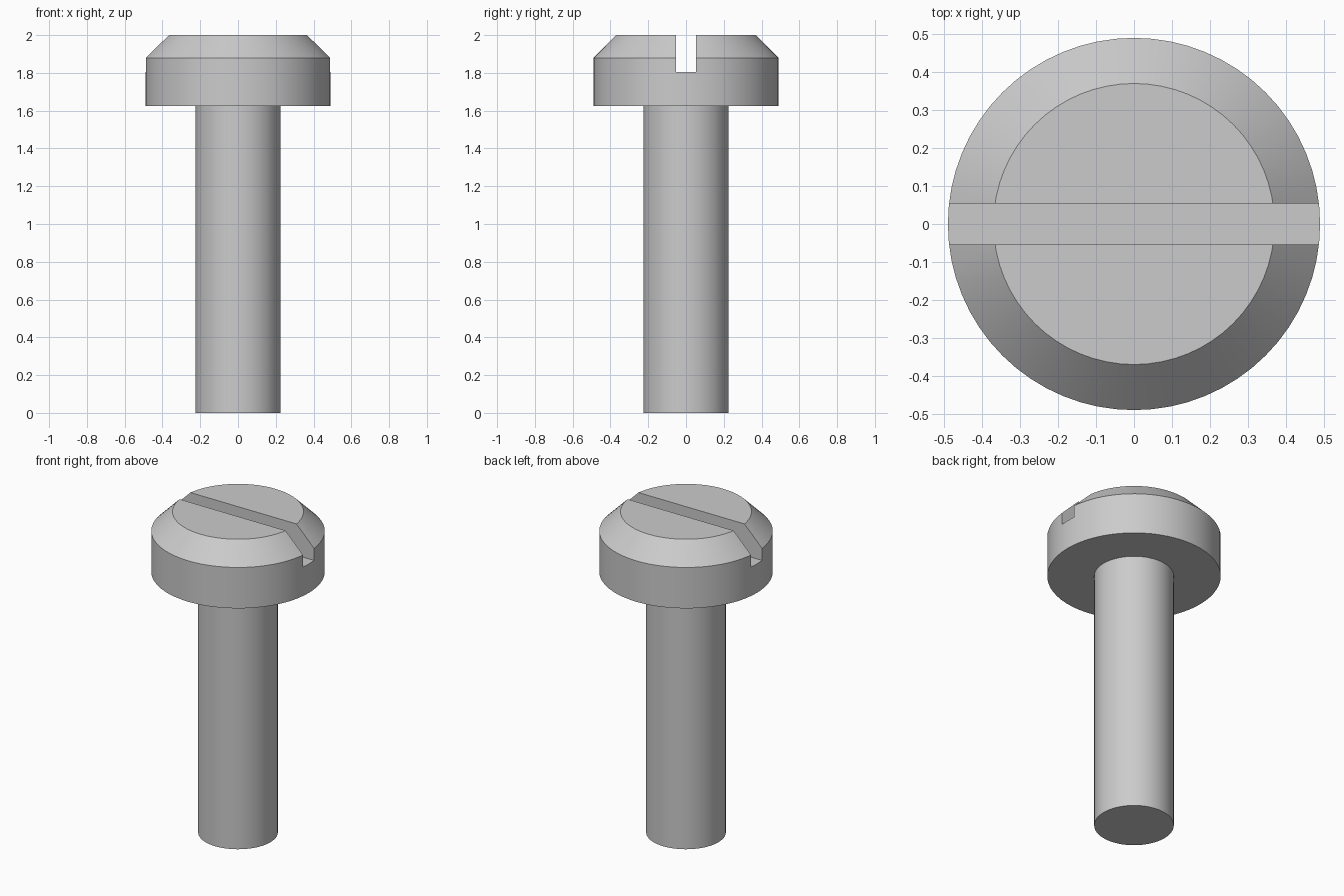
import bpy
import bmesh
import math
from mathutils import Matrix

cube = bpy.data.objects.get("Cube")
if cube:
    bpy.data.objects.remove(cube, do_unlink=True)

SEGMENTS = 64

# Plain grey metal
metal = bpy.data.materials.new("grey metal")
metal.use_nodes = True
GREY = (0.6, 0.6, 0.6, 1)
metal.diffuse_color = GREY
metal.node_tree.nodes["Principled BSDF"].inputs["Base Color"].default_value = GREY


def add_object(name, bm):
    mesh = bpy.data.meshes.new(name)
    bmesh.ops.recalc_face_normals(bm, faces=bm.faces)
    bm.to_mesh(mesh)
    bm.free()
    mesh.materials.append(metal)
    obj = bpy.data.objects.new(name, mesh)
    bpy.context.collection.objects.link(obj)
    return obj


def lathe(name, profile):
    """Stack rings of (radius, height) into a closed turned solid."""
    bm = bmesh.new()
    rings = []
    for r, z in profile:
        rings.append([bm.verts.new((r * math.cos(a), r * math.sin(a), z))
                      for a in (math.tau * i / SEGMENTS for i in range(SEGMENTS))])
    for low, high in zip(rings, rings[1:]):
        for i in range(SEGMENTS):
            j = (i + 1) % SEGMENTS
            bm.faces.new((low[i], low[j], high[j], high[i]))
    bm.faces.new(rings[0])
    bm.faces.new(rings[-1])
    return add_object(name, bm)


# Shank with flat end, and chamfered head, turned as one solid
screw = lathe("screw", [(0.225, 0), (0.225, 1.625), (0.49, 1.625),
                        (0.49, 1.88), (0.37, 2)])

# Straight slot across the head
bm = bmesh.new()
bmesh.ops.create_cube(bm, size=1, matrix=Matrix.Translation((0, 0, 2.005))
                      @ Matrix.Diagonal((1.4, 0.108, 0.4, 1)))
cutter = add_object("slot_cutter", bm)
cutter.hide_render = True

slot = screw.modifiers.new("slot", "BOOLEAN")
slot.operation = "DIFFERENCE"
slot.solver = "EXACT"
slot.object = cutter

bpy.ops.object.select_all(action="DESELECT")
screw.select_set(True)
bpy.context.view_layer.objects.active = screw
bpy.ops.object.modifier_apply(modifier=slot.name)
bpy.data.objects.remove(cutter, do_unlink=True)

# Smooth round walls, crisp edges
bpy.ops.object.shade_smooth_by_angle(angle=math.radians(30))
